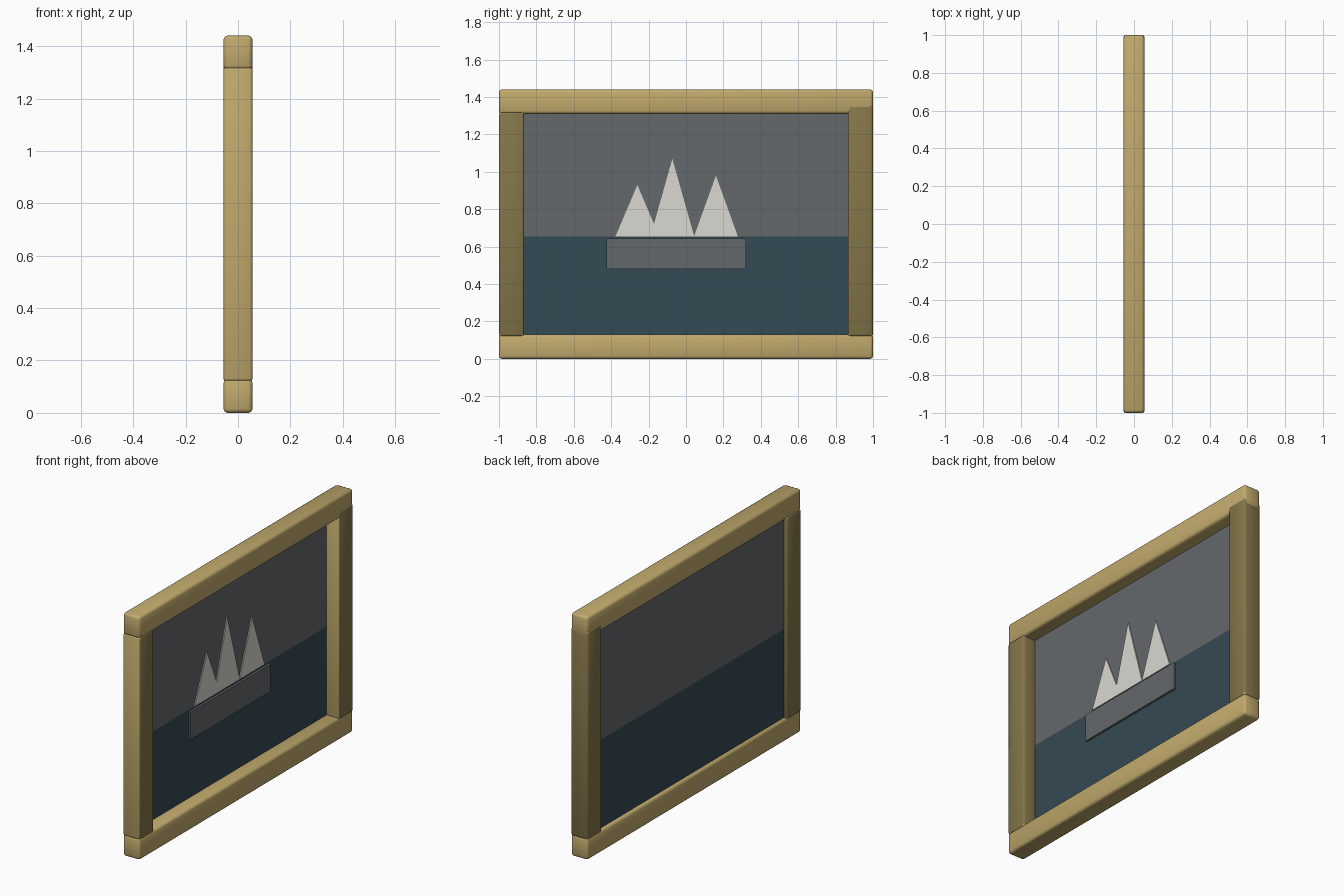
import bpy
import bmesh

cube = bpy.data.objects.get("Cube")
if cube:
    bpy.data.objects.remove(cube, do_unlink=True)


def material(name, rgb):
    m = bpy.data.materials.new(name)
    m.use_nodes = True
    m.diffuse_color = (*rgb, 1)
    m.node_tree.nodes["Principled BSDF"].inputs["Base Color"].default_value = (*rgb, 1)
    return m


light_wood = material("light wood", (0.53, 0.40, 0.15))
dark_wood = material("dark wood", (0.23, 0.18, 0.067))
grey = material("slate grey", (0.125, 0.139, 0.146))
sea_blue = material("sea blue", (0.034, 0.067, 0.088))
sail_white = material("sail white", (0.70, 0.69, 0.64))


def finish(name, bm, *mats):
    bmesh.ops.recalc_face_normals(bm, faces=bm.faces)
    mesh = bpy.data.meshes.new(name)
    bm.to_mesh(mesh)
    bm.free()
    for m in mats:
        mesh.materials.append(m)
    ob = bpy.data.objects.new(name, mesh)
    bpy.context.collection.objects.link(ob)
    return ob


def box(x, y, z, bevel=0):
    """Box from (min, max) ranges, with optional rounded edges."""
    bm = bmesh.new()
    bmesh.ops.create_cube(bm, size=1)
    for v in bm.verts:
        v.co = [r[0] if c < 0 else r[1] for c, r in zip(v.co, (x, y, z))]
    if bevel:
        bmesh.ops.bevel(bm, geom=bm.edges[:], offset=bevel, segments=2,
                        profile=0.5, affect='EDGES')
        bm.normal_update()
        for f in bm.faces:
            f.smooth = True
    return bm


# Frame rails across the top and bottom
D = 0.055
for name, z in (("bottom_rail", (0, 0.13)), ("top_rail", (1.31, 1.44))):
    finish(name, box((-D, D), (-1, 1), z, 0.015), light_wood)

# Frame stiles, dark on the broad faces and light on the front-facing side
S = D + 0.001
for name, y, top in (("front_stile", (-1, -0.865), 1.32),
                     ("back_stile", (0.865, 1), 1.355)):
    bm = box((-S, S), y, (0.12, top), 0.012)
    for f in bm.faces:
        f.material_index = int(abs(f.normal.x) > 0.9 or f.normal.y > 0.9)
    finish(name, bm, light_wood, dark_wood)

# Picture panel: sky above, sea below
panel = (-0.035, -0.025)
finish("sky_panel", box(panel, (-0.88, 0.88), (0.653, 1.33)), grey)
finish("sea_panel", box(panel, (-0.88, 0.88), (0.11, 0.653)), sea_blue)

# Boat hull
finish("boat_hull", box((-0.025, -0.012), (-0.425, 0.322), (0.48, 0.643)), grey)

# Three triangular sails
for name, y, top in (("front_sail", -0.26, 0.93), ("middle_sail", -0.073, 1.07),
                     ("back_sail", 0.16, 0.98)):
    bm = bmesh.new()
    corners = ((y - 0.117, 0.655), (y + 0.117, 0.655), (y, top))
    face = bm.faces.new([bm.verts.new((-0.026, *c)) for c in corners])
    ext = bmesh.ops.extrude_face_region(bm, geom=[face])["geom"]
    bmesh.ops.translate(bm, vec=(0.007, 0, 0),
                        verts=[g for g in ext if isinstance(g, bmesh.types.BMVert)])
    finish(name, bm, sail_white)
